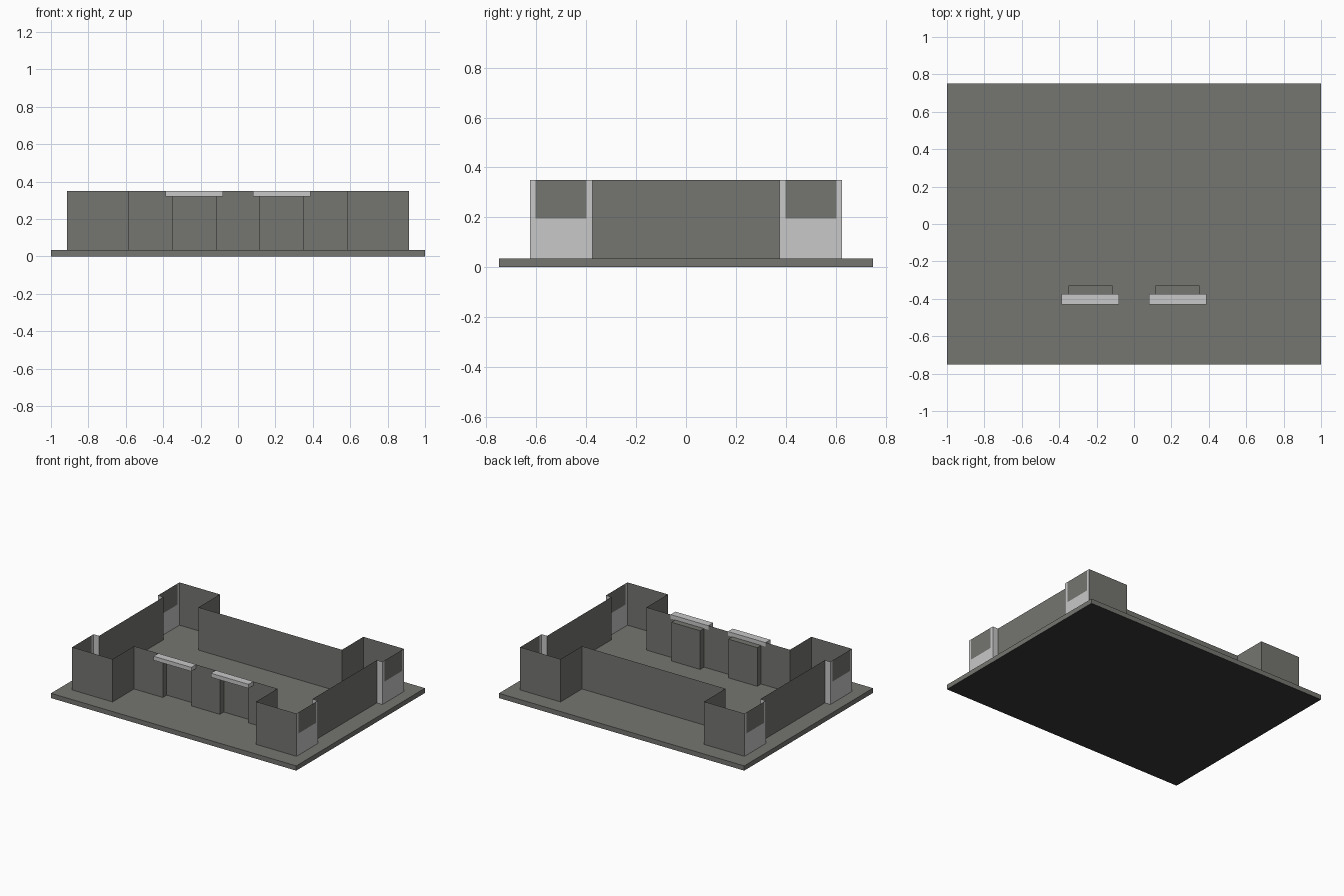
import bpy, bmesh

if "Cube" in bpy.data.objects:
    bpy.data.objects.remove(bpy.data.objects["Cube"])

BASE, TOP, HEAD = 0.035, 0.35, 0.32   # slab top, wall top, door head


def material(name, rgb):
    m = bpy.data.materials.new(name)
    m.diffuse_color = (*rgb, 1)
    m.use_nodes = True
    m.node_tree.nodes["Principled BSDF"].inputs["Base Color"].default_value = m.diffuse_color
    return m


dark = material("dark_grey", (0.178, 0.178, 0.165))
light = material("light_grey", (0.58, 0.58, 0.58))
black = material("near_black", (0.04, 0.04, 0.04))


def finish(name, bm, mats, mirror=False):
    me = bpy.data.meshes.new(name)
    bm.to_mesh(me)
    bm.free()
    ob = bpy.data.objects.new(name, me)
    bpy.context.collection.objects.link(ob)
    for m in mats:
        me.materials.append(m)
    if mirror:
        mod = ob.modifiers.new("mirror_x", 'MIRROR')
        mod.use_clip = True
    return ob


def box(name, lo, hi, mats, mirror=False):
    bm = bmesh.new()
    bmesh.ops.create_cube(bm, size=1)
    for v in bm.verts:
        v.co = [(a + b) / 2 + c * (b - a) for a, b, c in zip(lo, hi, v.co)]
    return finish(name, bm, mats, mirror)


def strip(bm, path, z0, z1):
    """Upright single-sheet wall along a plan path, facing outward."""
    for (ax, ay), (bx, by) in zip(path, path[1:]):
        bm.faces.new([bm.verts.new(p) for p in
                      ((ax, ay, z0), (bx, by, z0), (bx, by, z1), (ax, ay, z1))])


# Base slab with a black underside
slab = box("base_slab", (-1, -0.75, 0), (1, 0.75, BASE), [dark, black])
for f in slab.data.polygons:
    f.material_index = int(f.normal.z < -0.5)

# Right half of the outer walls with two corner bays, mirrored to the left
bm = bmesh.new()
strip(bm, [(0.585, -0.375), (0.585, -0.625), (0.915, -0.625), (0.915, -0.375),
           (0.87, -0.375), (0.87, 0.375), (0.915, 0.375), (0.915, 0.625),
           (0.585, 0.625), (0.585, 0.375), (0, 0.375)], BASE, TOP)
# Bay end walls: cut the outline of the dark upper panels
for co, no in [((0, y, 0), (0, 1, 0)) for y in (-0.604, -0.398, 0.398, 0.604)] + \
        [((0, 0, 0.195), (0, 0, 1))]:
    ends = [f for f in bm.faces if f.calc_center_median().x > 0.91]
    geom = ends + list({e for f in ends for e in f.edges}) + \
        list({v for f in ends for v in f.verts})
    bmesh.ops.bisect_plane(bm, geom=geom, plane_co=co, plane_no=no)
# Light end walls and narrow returns, dark panels
for f in bm.faces:
    c = f.calc_center_median()
    panel = 0.398 < abs(c.y) < 0.604 and c.z > 0.195
    f.material_index = int(c.x > 0.88 and not panel)
finish("outer_walls", bm, [dark, light], mirror=True)

# Front wall with a recessed doorway on each side
bm = bmesh.new()
strip(bm, [(0, -0.375), (0.115, -0.375), (0.115, -0.33), (0.35, -0.33),
           (0.35, -0.375), (0.585, -0.375)], BASE, HEAD)
strip(bm, [(0, -0.375), (0.585, -0.375)], HEAD, TOP)
bm.faces.new([bm.verts.new(p) for p in
              ((0.115, -0.375, HEAD), (0.115, -0.33, HEAD),
               (0.35, -0.33, HEAD), (0.35, -0.375, HEAD))])
finish("front_wall", bm, [dark], mirror=True)

# Door canopies
box("door_canopy", (0.08, -0.43, HEAD), (0.387, -0.374, TOP), [light], mirror=True)
